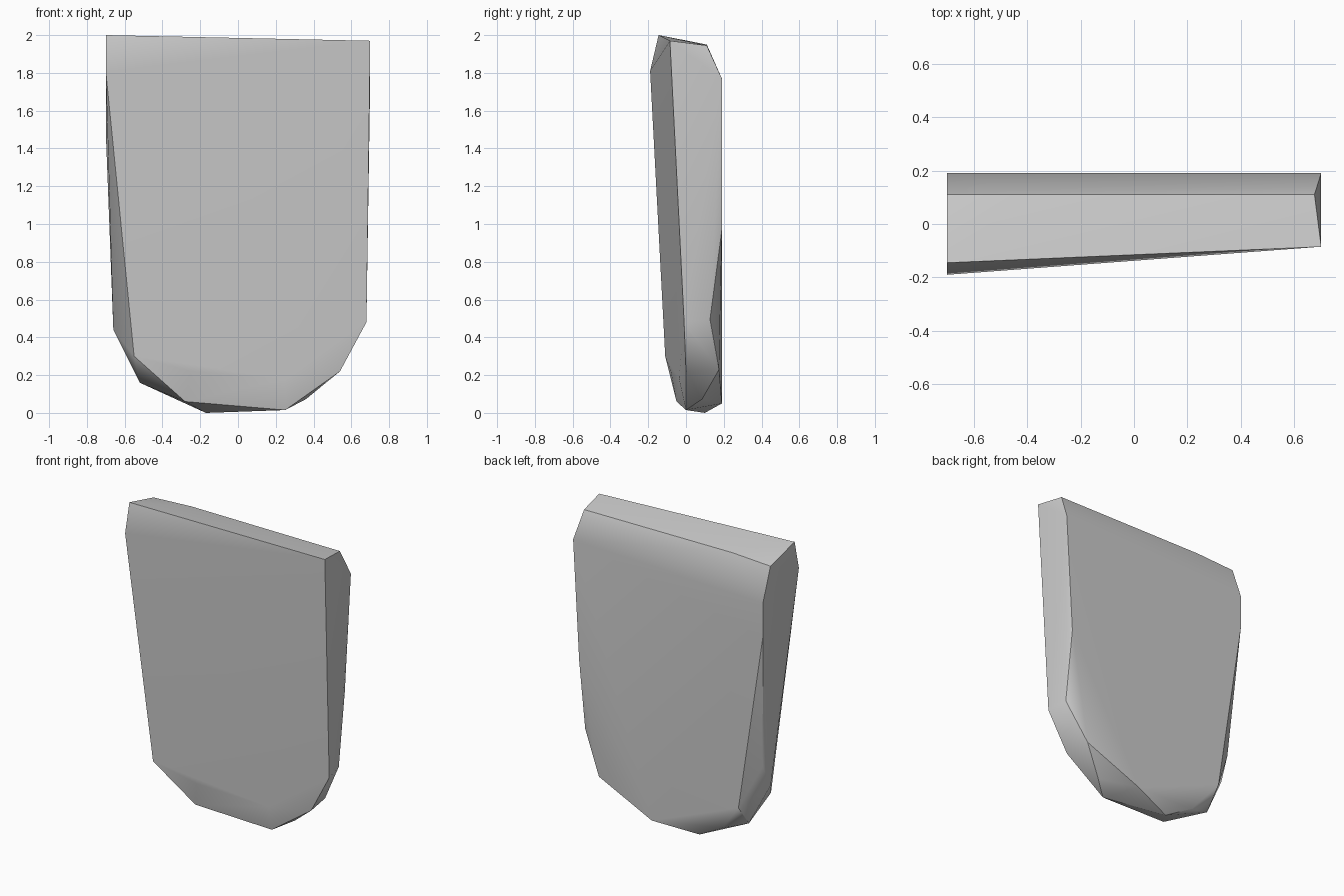
import bpy
import bmesh
import math

# Remove the default cube only
default_cube = bpy.data.objects.get("Cube")
if default_cube:
    bpy.data.objects.remove(default_cube, do_unlink=True)


def make_material(name, color):
    material = bpy.data.materials.new(name)
    material.use_nodes = True
    material.diffuse_color = color
    shader = material.node_tree.nodes["Principled BSDF"]
    shader.inputs["Base Color"].default_value = color
    return material


def convex_part(name, corner_groups, material):
    """Wrap a tight convex shell around a few corner points."""
    mesh = bpy.data.meshes.new(name)
    bm = bmesh.new()
    for group in corner_groups:
        for corner in group:
            bm.verts.new(corner)
    hull = bmesh.ops.convex_hull(bm, input=bm.verts[:])
    loose = [v for v in hull["geom_interior"] if isinstance(v, bmesh.types.BMVert)]
    bmesh.ops.delete(bm, geom=loose, context="VERTS")
    # Merge the triangles that lie in one plane
    bmesh.ops.dissolve_limit(bm, angle_limit=math.radians(1),
                             verts=bm.verts[:], edges=bm.edges[:])
    bmesh.ops.recalc_face_normals(bm, faces=bm.faces[:])
    bm.to_mesh(mesh)
    bm.free()
    part = bpy.data.objects.new(name, mesh)
    bpy.context.collection.objects.link(part)
    mesh.materials.append(material)
    bpy.ops.object.select_all(action="DESELECT")
    part.select_set(True)
    bpy.context.view_layer.objects.active = part
    bpy.ops.object.shade_smooth_by_angle(angle=math.radians(30))
    # Let the broad faces keep their flat look beside the soft edges
    weighted = part.modifiers.new("Weighted normals", "WEIGHTED_NORMAL")
    weighted.keep_sharp = True
    return part


# Slanted top with a sloping rear shoulder
top_rim = [(-.7, -.145, 2), (.7, -.085, 1.97),
           (-.7, .11, 1.935), (-.42, .11, 1.95), (.675, .11, 1.945)]
rear_shoulder = [(-.7, .19, 1.715), (.7, .19, 1.77)]

# Outline of the tilted front face, and the soft bend above its lower edge
front_face = [(-.7, -.19, 1.81), (-.55, -.11, .3), (-.28, -.05, .06),
              (.25, 0, .015), (.54, 0, .22), (.68, -.01, .48)]
front_bend = [(-.25, -.08, .22), (.25, -.037, .18)]

# Outline of the flat back face
back_face = [(-.7, .19, 1.49), (-.52, .19, .305), (.12, .19, .05),
             (.52, .175, .23), (.655, .19, .97)]

# Chipped corners between the front and back, around the rounded base
base_chips = [(-.65, .12, .59), (-.66, .05, .44), (-.52, .08, .16),
              (-.36, .125, .105), (-.17, .1, 0), (.36, .085, .073), (.655, .127, .495)]

stone_grey = make_material("stone grey", (.6, .6, .6, 1))
convex_part("stone_slab",
            [top_rim, rear_shoulder, front_face, front_bend, back_face, base_chips],
            stone_grey)
